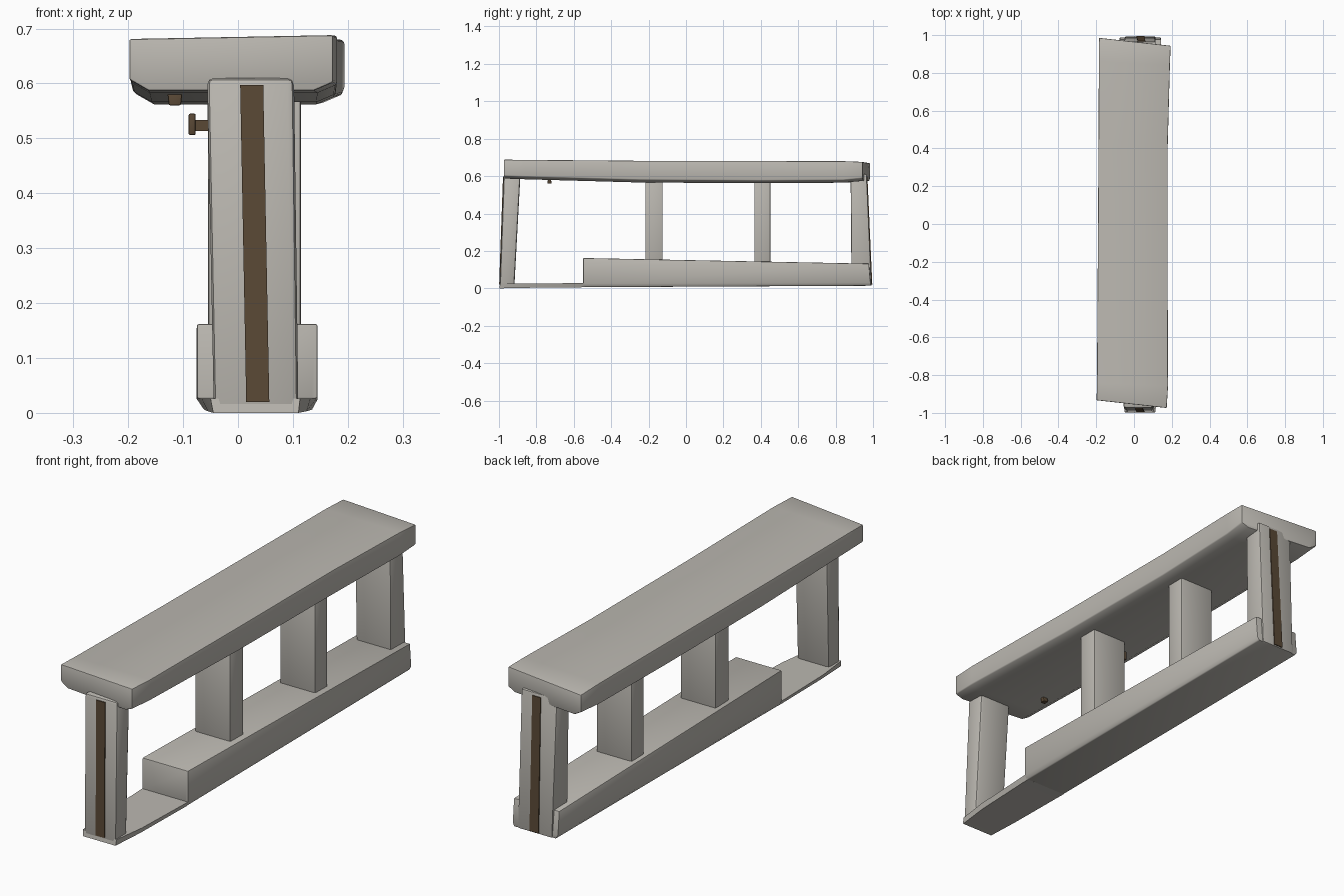
import bpy
import bmesh
import math

cube = bpy.data.objects.get("Cube")
if cube:
    bpy.data.objects.remove(cube, do_unlink=True)


def material(name, rgb):
    m = bpy.data.materials.new(name)
    m.use_nodes = True
    m.diffuse_color = (*rgb, 1)
    m.node_tree.nodes["Principled BSDF"].inputs["Base Color"].default_value = (*rgb, 1)
    return m


stone = material("pale stone grey", (0.50, 0.48, 0.44))
brown = material("dark brown", (0.10, 0.065, 0.036))


def loft(name, rings, mat, bevel=0.0):
    """Skin a solid through matching rings of points, then soften its edges."""
    bm = bmesh.new()
    loops = [[bm.verts.new(p) for p in ring] for ring in rings]
    n = len(loops[0])
    for a, b in zip(loops, loops[1:]):
        for i in range(n):
            j = (i + 1) % n
            bm.faces.new((a[i], a[j], b[j], b[i]))
    bm.faces.new(loops[0])
    bm.faces.new(loops[-1])
    bmesh.ops.recalc_face_normals(bm, faces=bm.faces[:])
    if bevel:
        edges = [e for e in bm.edges if e.calc_face_angle(0) > math.radians(40)]
        bmesh.ops.bevel(bm, geom=edges, offset=bevel, segments=2,
                        profile=0.5, affect='EDGES', clamp_overlap=True)
    mesh = bpy.data.meshes.new(name)
    bm.to_mesh(mesh)
    bm.free()
    mesh.materials.append(mat)
    ob = bpy.data.objects.new(name, mesh)
    bpy.context.collection.objects.link(ob)
    bpy.ops.object.select_all(action='DESELECT')
    ob.select_set(True)
    bpy.context.view_layer.objects.active = ob
    bpy.ops.object.shade_smooth_by_angle(angle=math.radians(35))
    return ob


def rect(x0, x1, y0, y1, z):
    """Level rectangle."""
    return [(x0, y0, z), (x1, y0, z), (x1, y1, z), (x0, y1, z)]


def slab_ring(y, skew, x0, x1, low, high):
    """Cross-section of the top slab, with a slightly chamfered underside."""
    pts = [(x0, low + .02), (x0 + .035, low), (x1 - .035, low),
           (x1, low + .015), (x1, high), (x0, high - .007)]
    return [(x, y - skew * x, z) for x, z in pts]


# Long top slab, slightly sagging, with skewed ends
loft("top_slab", [
    slab_ring(-0.955, 0.11, -0.198, 0.173, 0.587, 0.688),
    slab_ring(-0.85, 0.05, -0.196, 0.18, 0.583, 0.687),
    slab_ring(-0.25, 0, -0.192, 0.178, 0.566, 0.682),
    slab_ring(0.40, 0, -0.188, 0.178, 0.562, 0.681),
    slab_ring(0.85, 0.05, -0.186, 0.19, 0.565, 0.680),
    slab_ring(0.965, 0.11, -0.185, 0.194, 0.575, 0.676),
], stone, 0.004)

# Thick lower beam
loft("lower_beam", [
    [(-.062, -.55, .006), (.135, -.55, .006), (.145, -.55, .025),
     (.145, -.55, .162), (-.075, -.55, .162), (-.075, -.55, .025)],
    [(-.065, .988, .014), (.135, .988, .014), (.143, .987, .03),
     (.143, .978, .132), (-.076, .978, .132), (-.076, .987, .03)],
], stone, 0.004)

# Thin floor strip reaching the front post
loft("front_floor", [
    [(-.045, -.998, 0), (.11, -.998, 0), (.113, -.994, .026), (-.05, -.994, .026)],
    [(-.055, -.85, .003), (.125, -.85, .003), (.132, -.85, .026), (-.066, -.85, .026)],
    [(-.062, -.54, .006), (.135, -.54, .006), (.145, -.54, .028), (-.075, -.54, .028)],
], stone)

# End posts, leaning slightly inward
loft("front_post", [rect(-.044, .110, -.996, -.918, .004),
                    rect(-.056, .102, -.974, -.885, .61)], stone, 0.012)
loft("back_post", [rect(-.05, .115, .885, .992, .014),
                   rect(-.056, .115, .88, .966, .61)], stone, 0.006)

# Middle posts
for name, y0, y1 in (("middle_post_front", -.217, -.125),
                     ("middle_post_back", .365, .452)):
    loft(name, [rect(-.055, .115, y0, y1, .12),
                rect(-.055, .115, y0, y1, .58)], stone, 0.006)

# Painted stripes on the outer faces of the end posts
loft("front_stripe", [rect(.015, .057, -.999, -.99, .02),
                      rect(.004, .046, -.9785, -.97, .597)], brown)
loft("back_stripe", [rect(.012, .055, .988, .996, .02),
                     rect(.02, .06, .962, .970, .597)], brown)

# Small brown peg under the slab and knob on the post side
loft("slab_peg", [rect(-.126, -.104, -.742, -.718, .56),
                  rect(-.13, -.1, -.736, -.724, .595)], brown, 0.003)
loft("post_knob_stem", [rect(-.082, -.05, -.18, -.16, .513),
                        rect(-.082, -.05, -.18, -.16, .533)], brown)
loft("post_knob_head", [rect(-.09, -.077, -.185, -.155, .506),
                        rect(-.09, -.077, -.185, -.155, .545)], brown, 0.003)
